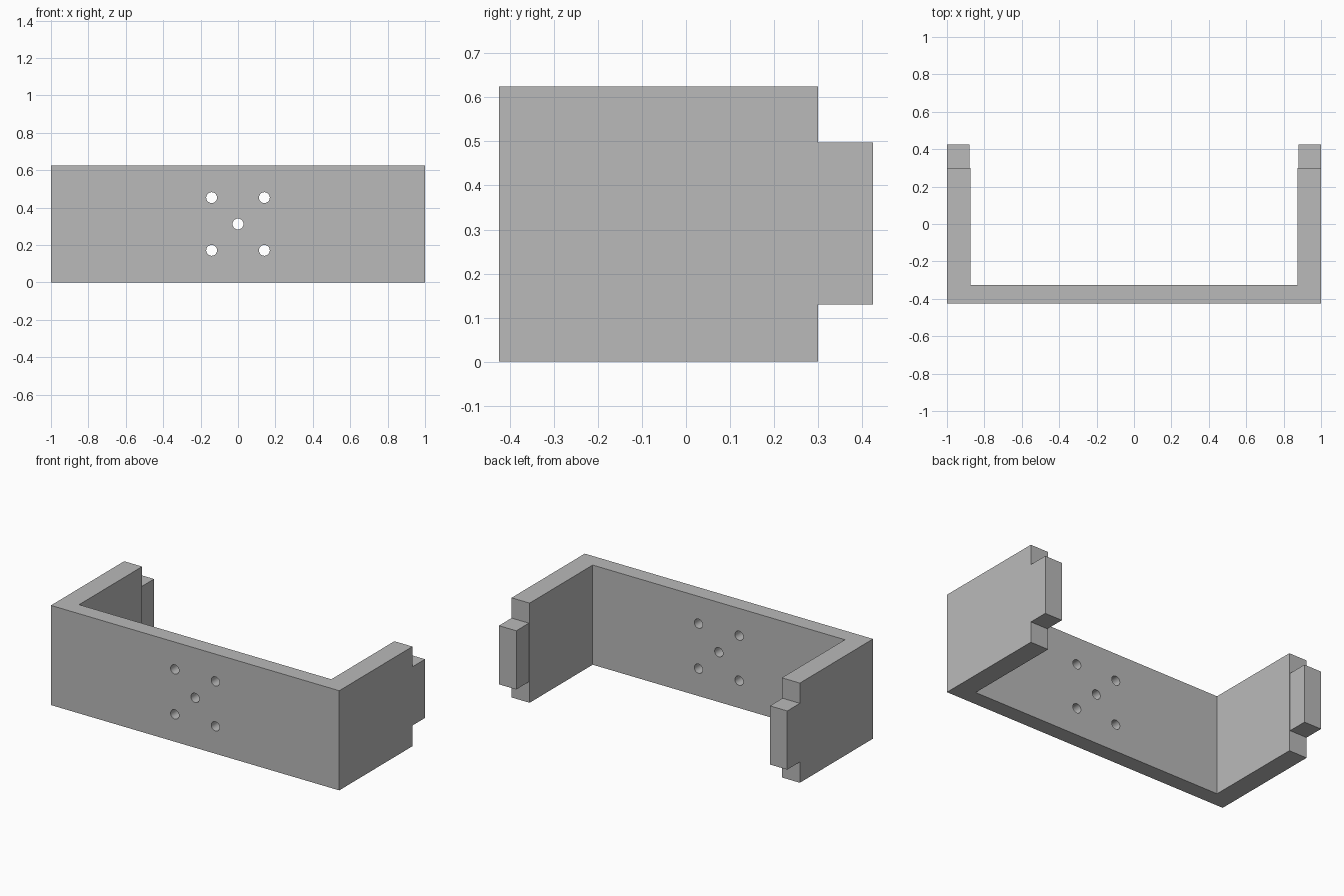
import bpy
import bmesh
from math import radians
from mathutils import Matrix, Vector

if "Cube" in bpy.data.objects:
    bpy.data.objects.remove(bpy.data.objects["Cube"])

HEIGHT, DEPTH, WALL, FRONT = 0.625, 0.425, 0.125, 0.1
SHOULDER = 0.3

grey = bpy.data.materials.new("plain grey")
grey.use_nodes = True
colour = (0.49, 0.49, 0.49, 1)
grey.diffuse_color = colour
grey.node_tree.nodes["Principled BSDF"].inputs["Base Color"].default_value = colour


def make_object(name, bm):
    bmesh.ops.recalc_face_normals(bm, faces=bm.faces)
    mesh = bpy.data.meshes.new(name)
    bm.to_mesh(mesh)
    bm.free()
    mesh.materials.append(grey)
    obj = bpy.data.objects.new(name, mesh)
    bpy.context.collection.objects.link(obj)
    return obj


def extrude_profile(name, points, offset):
    bm = bmesh.new()
    face = bm.faces.new([bm.verts.new(p) for p in points])
    new = bmesh.ops.extrude_face_region(bm, geom=[face])["geom"]
    verts = [g for g in new if isinstance(g, bmesh.types.BMVert)]
    bmesh.ops.translate(bm, verts=verts, vec=Vector(offset))
    return make_object(name, bm)


def combine(target, tool, operation):
    mod = target.modifiers.new(operation.lower(), 'BOOLEAN')
    mod.operation, mod.solver, mod.object = operation, 'EXACT', tool
    bpy.context.view_layer.objects.active = target
    bpy.ops.object.modifier_apply(modifier=mod.name)
    bpy.data.objects.remove(tool)


# U-shaped bracket: front plate with two side walls
inner, back_of_plate = 1 - WALL, FRONT - DEPTH
outline = [(-1, -DEPTH), (1, -DEPTH), (1, SHOULDER), (inner, SHOULDER),
           (inner, back_of_plate), (-inner, back_of_plate),
           (-inner, SHOULDER), (-1, SHOULDER)]
bracket = extrude_profile("bracket", [(x, y, 0) for x, y in outline], (0, 0, HEIGHT))

# Tabs on the rear ends of the side walls
for side in (-1, 1):
    tab = [(side * x, y, 0.13) for x, y in
           ((1, SHOULDER - 0.05), (1, DEPTH), (0.88, DEPTH), (0.88, SHOULDER - 0.05))]
    combine(bracket, extrude_profile("tab", tab, (0, 0, 0.368)), 'UNION')

# Five mounting holes through the front plate
bm = bmesh.new()
for x, z in ((0, 0), (-1, -1), (-1, 1), (1, -1), (1, 1)):
    place = Matrix.Translation((x * 0.141, -DEPTH + FRONT / 2, HEIGHT / 2 + z * 0.141))
    bmesh.ops.create_cone(bm, cap_ends=True, segments=32, radius1=0.029, radius2=0.029,
                          depth=FRONT * 2, matrix=place @ Matrix.Rotation(radians(90), 4, 'X'))
combine(bracket, make_object("hole_cutter", bm), 'DIFFERENCE')

# Smooth hole walls, crisp plate edges
bracket.select_set(True)
bpy.context.view_layer.objects.active = bracket
bpy.ops.object.shade_smooth_by_angle(angle=radians(30))
